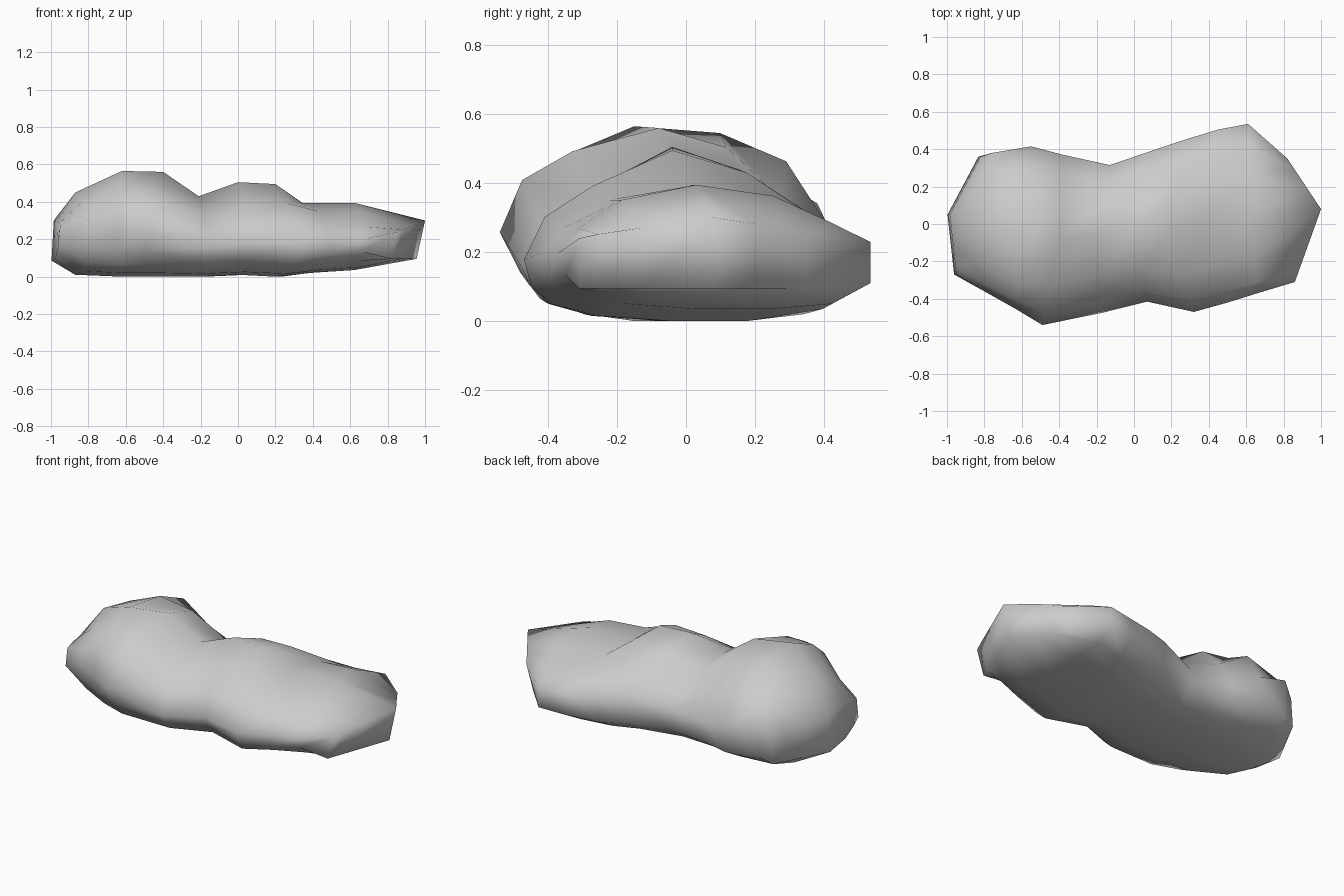
import bpy, bmesh

if "Cube" in bpy.data.objects:
    bpy.data.objects.remove(bpy.data.objects["Cube"])

# Shape of a cross-section: column positions front to back, height factors, underside
T = [0, .07, .23, .5, .72, .89, 1]
BLUNT = [.92, .95, .98, 1, .97, .92, .85]
END = [.8, .84, .9, 1, .94, .87, .8]
SIDE = [.55, .74, .89, 1, .97, .88, .76]
LEFT = [.45, .73, .88, 1, .965, .82, .48]
SADDLE = [.46, .73, .88, 1, .9, .64, .4]
MID = [.36, .61, .79, 1, .87, .65, .5]
RIGHT = [.5, .68, .89, 1, .92, .72, .58]
UNDER = [.14, .065, .02, 0, 0, .035, .105]
MID_UNDER = [.105, .05, .015, 0, 0, .02, .08]
RIGHT_UNDER = [.1, .05, .015, 0, 0, .015, .075]
END_UNDER = [.08, .05, .01, 0, 0, 0, 0]
FLAT = [0] * 7

# Stations: front (x, y), crest (x, y, z), back (x, y), dome, underside,
# base z, underside x shift, underside front inset
STATIONS = [
    ((-.95, -.27), (-.985, .05, .30), (-.82, .36), BLUNT, END_UNDER, .085, -.012, 0),
    ((-.80, -.36), (-.87, -.04, .45), (-.76, .38), SIDE, UNDER, .01, 0, .03),
    ((-.64, -.45), (-.62, -.15, .565), (-.55, .415), LEFT, UNDER, 0, 0, .045),
    ((-.49, -.54), (-.40, -.08, .56), (-.38, .37), SADDLE, UNDER, 0, 0, .06),
    ((-.17, -.475), (-.21, -.06, .43), (-.13, .315), MID, MID_UNDER, 0, 0, .02),
    ((.07, -.415), (0, -.04, .505), (.12, .40), MID, MID_UNDER, .01, 0, .04),
    ((.32, -.47), (.20, -.04, .495), (.27, .45), MID, MID_UNDER, 0, 0, .02),
    ((.50, -.42), (.34, .01, .395), (.45, .505), RIGHT, RIGHT_UNDER, .02, 0, .02),
    ((.66, -.37), (.62, .03, .395), (.61, .535), RIGHT, RIGHT_UNDER, .035, 0, .02),
    ((.86, -.31), (1.0, .08, .30), (.82, .35), END, FLAT, .095, -.045, 0),
]


def bend(a, m, b, t):
    """Straight from a to m, then from m to b."""
    return a + (m - a) * 2 * t if t < .5 else m + (b - m) * (2 * t - 1)


bm = bmesh.new()
tops, unders = [], []
for f, c, b, dome, under, base, shift, inset in STATIONS:
    top, low = [], []
    for t, h, u in zip(T, dome, under):
        x, y = bend(f[0], c[0], b[0], t), bend(f[1], c[1], b[1], t)
        top.append(bm.verts.new((x, y, c[2] * h)))
        low.append(bm.verts.new((x + shift, y + inset * max(0, 1 - 2 * t), base + u)))
    tops.append(top)
    unders.append(low)

# Top and underside skins, then front and back walls
n = len(T)
for i in range(len(STATIONS) - 1):
    for rows in (tops, unders):
        for j in range(n - 1):
            bm.faces.new((rows[i][j], rows[i + 1][j], rows[i + 1][j + 1], rows[i][j + 1]))
    for j in (0, n - 1):
        bm.faces.new((unders[i][j], unders[i + 1][j], tops[i + 1][j], tops[i][j]))

# End walls
for i in (0, -1):
    for j in range(n - 1):
        bm.faces.new((unders[i][j], unders[i][j + 1], tops[i][j + 1], tops[i][j]))

bmesh.ops.recalc_face_normals(bm, faces=bm.faces)
for face in bm.faces:
    face.smooth = True
mesh = bpy.data.meshes.new("lumpy_rock")
bm.to_mesh(mesh)
bm.free()
bpy.context.collection.objects.link(bpy.data.objects.new("lumpy_rock", mesh))
